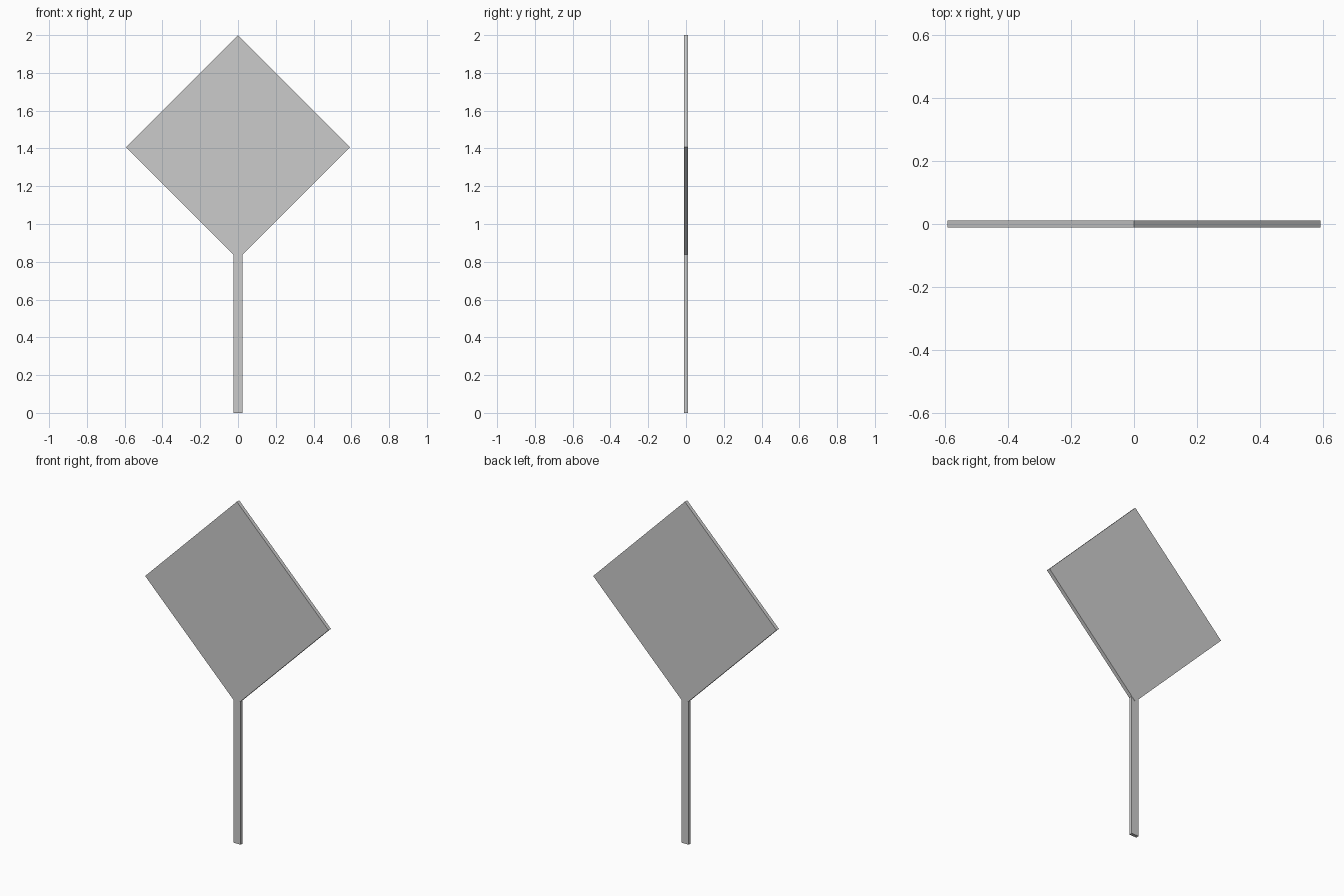
import bpy
import math

cube = bpy.data.objects.get("Cube")
if cube:
    bpy.data.objects.remove(cube, do_unlink=True)

# Single plain grey
grey = bpy.data.materials.new("plain_grey")
grey.use_nodes = True
colour = (0.6, 0.6, 0.6, 1.0)
grey.diffuse_color = colour
bsdf = next(n for n in grey.node_tree.nodes if n.type == "BSDF_PRINCIPLED")
bsdf.inputs["Base Color"].default_value = colour


def box(name, centre_z, size, turn=0.0):
    """Box centred on the z axis, turned about the y axis."""
    bpy.ops.mesh.primitive_cube_add(size=1, location=(0, 0, centre_z))
    obj = bpy.context.object
    obj.name = name
    obj.scale = size
    bpy.ops.object.transform_apply(location=False, rotation=False, scale=True)
    obj.rotation_euler.y = turn
    obj.data.materials.append(grey)
    return obj


half_diagonal = 0.593
side = half_diagonal * math.sqrt(2)
post_width = 0.048
post_top = 2 - 2 * half_diagonal + post_width / 2

# Square sign plate standing on its corner
box("sign_plate", 2 - half_diagonal, (side, 0.022, side), math.radians(45))

# Flat post, a touch thinner than the plate, ending just inside its lower corner
box("post", post_top / 2, (post_width, 0.019, post_top))
